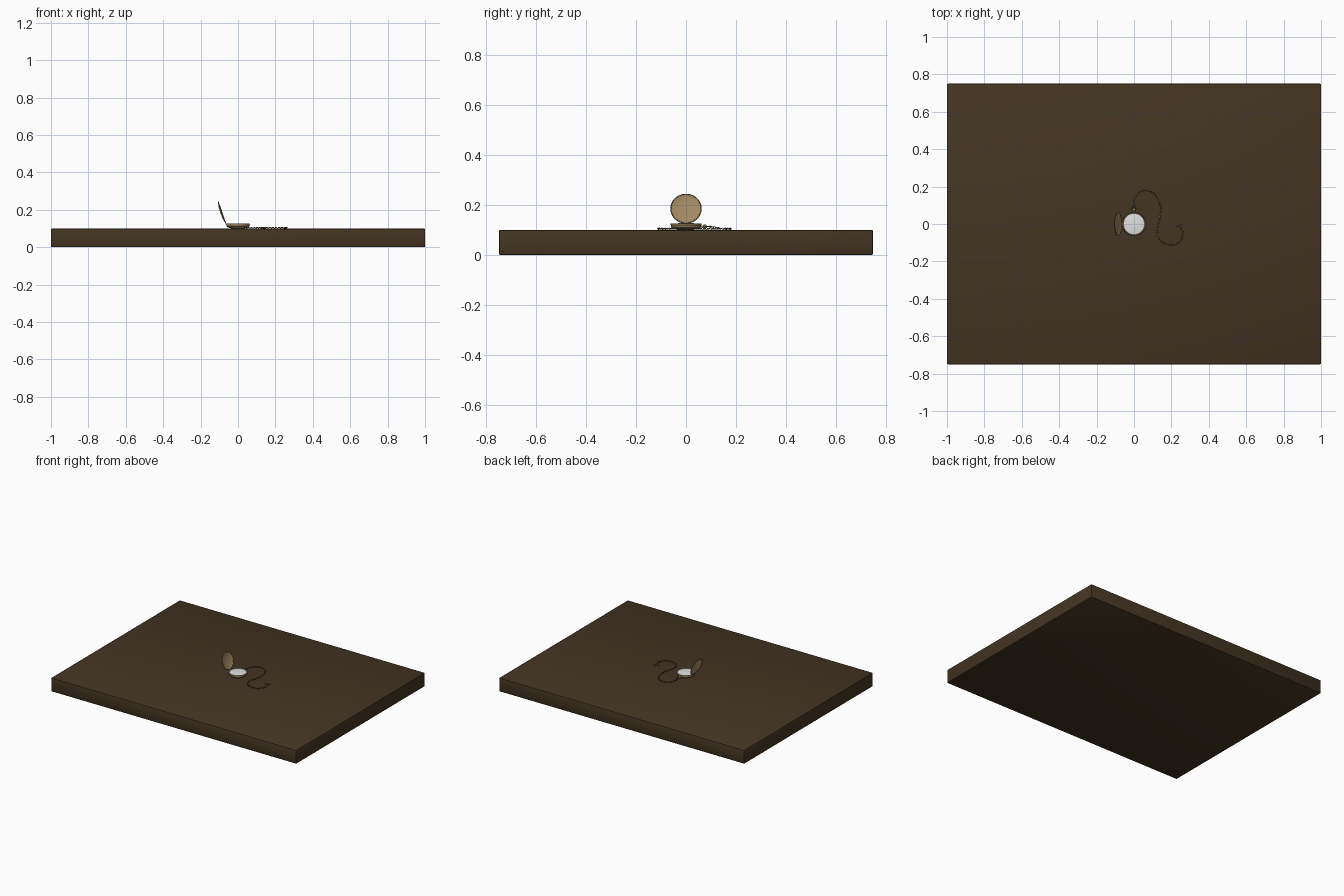
import bpy, bmesh
from math import radians, pi, cos, sin
from mathutils import Vector, Matrix

cube = bpy.data.objects.get("Cube")
if cube:
    bpy.data.objects.remove(cube, do_unlink=True)


def material(name, color):
    m = bpy.data.materials.new(name)
    m.use_nodes = True
    m.diffuse_color = (*color, 1)
    m.node_tree.nodes["Principled BSDF"].inputs["Base Color"].default_value = (*color, 1)
    return m


WOOD = material("dark wood", (0.056, 0.035, 0.016))
GOLD = material("aged gold", (0.36, 0.25, 0.125))
BRASS = material("dark brass", (0.16, 0.11, 0.06))
WHITE = material("white enamel", (0.75, 0.75, 0.75))


def finish(name, bm, mat, matrix=Matrix(), smooth=True):
    bmesh.ops.recalc_face_normals(bm, faces=bm.faces)
    mesh = bpy.data.meshes.new(name)
    bm.to_mesh(mesh)
    bm.free()
    mesh.materials.append(mat)
    obj = bpy.data.objects.new(name, mesh)
    obj.matrix_world = matrix
    bpy.context.collection.objects.link(obj)
    if smooth:
        bpy.ops.object.select_all(action="DESELECT")
        obj.select_set(True)
        bpy.context.view_layer.objects.active = obj
        bpy.ops.object.shade_smooth_by_angle(angle=radians(35))
    return obj


def lathe(name, profile, mat, matrix=Matrix(), steps=48):
    """Turn a list of (radius, height) points around z."""
    bm = bmesh.new()
    verts = [bm.verts.new((r, 0, z)) for r, z in profile]
    edges = [bm.edges.new(pair) for pair in zip(verts, verts[1:])]
    bmesh.ops.spin(bm, geom=verts + edges, cent=(0, 0, 0), axis=(0, 0, 1),
                   angle=2 * pi, steps=steps)
    bmesh.ops.remove_doubles(bm, verts=bm.verts, dist=0.00001)
    return finish(name, bm, mat, matrix)


def add_ring(bm, major, minor, matrix, stretch=1.0, segs=12, sides=6):
    """Add a torus, optionally stretched along x, to a bmesh."""
    rings = []
    for i in range(segs):
        a = 2 * pi * i / segs
        ring = []
        for j in range(sides):
            b = 2 * pi * j / sides
            r = major + minor * cos(b)
            p = Vector((r * cos(a) * stretch, r * sin(a), minor * sin(b)))
            ring.append(bm.verts.new(matrix @ p))
        rings.append(ring)
    for i in range(segs):
        for j in range(sides):
            p, q, k = rings[i], rings[(i + 1) % segs], (j + 1) % sides
            bm.faces.new((p[j], q[j], q[k], p[k]))


# Table slab with slightly softened edges
bm = bmesh.new()
bmesh.ops.create_cube(bm, size=1, matrix=Matrix.Translation((0, 0, 0.05))
                      @ Matrix.Diagonal((2, 1.5, 0.1, 1)))
bmesh.ops.bevel(bm, geom=bm.edges[:], offset=0.005, segments=2, profile=0.5, affect="EDGES")
finish("table_top", bm, WOOD)

# Watch case, bezel and dial
lathe("watch_case", [(0, 0.1), (0.035, 0.101), (0.055, 0.106), (0.061, 0.112),
                     (0.061, 0.118), (0.056, 0.123), (0, 0.123)], GOLD)
lathe("bezel", [(0.056, 0.119), (0.062, 0.119), (0.063, 0.122), (0.062, 0.126),
                (0.058, 0.127), (0.056, 0.124), (0.056, 0.119)], GOLD)
lathe("dial", [(0, 0.128), (0.03, 0.1272), (0.0575, 0.124), (0.0575, 0.122)], WHITE)

# Open lid, swung back about its hinge
R = 0.063
lid_frame = (Matrix.Translation((-0.065, 0, 0.126))
             @ Matrix.Rotation(radians(-109), 4, "Y")
             @ Matrix.Translation((R, 0, 0)))
lathe("lid", [(0, 0.009), (0.03, 0.0078), (0.052, 0.004), (0.061, 0), (0.059, -0.001),
              (0.051, 0.002), (0.03, 0.0055), (0, 0.0067)], GOLD, lid_frame)
bm = bmesh.new()
add_ring(bm, 0.061, 0.002, Matrix(), segs=48, sides=8)
finish("lid_rim", bm, BRASS, lid_frame)

# Hinge barrel
lathe("hinge", [(0, -0.012), (0.003, -0.012), (0.003, 0.012), (0, 0.012)], BRASS,
      Matrix.Translation((-0.064, 0, 0.124)) @ Matrix.Rotation(pi / 2, 4, "X"), 12)

# Winding stem, crown and bow
stem_frame = Matrix.Translation((0, 0.058, 0.114)) @ Matrix.Rotation(-pi / 2, 4, "X")
lathe("stem", [(0, 0), (0.005, 0), (0.004, 0.014), (0, 0.014)], GOLD, stem_frame, 16)
lathe("crown", [(0, 0.012), (0.006, 0.012), (0.008, 0.014), (0.008, 0.021),
                (0.006, 0.024), (0, 0.025)], GOLD, stem_frame, 16)
bm = bmesh.new()
add_ring(bm, 0.013, 0.0017, Matrix.Translation((0, 0.083, 0.114)), segs=24, sides=8)
finish("bow", bm, BRASS)

# Chain path across the table
points = [Vector((x, y, 0.105)) for x, y in
          [(0, 0.07), (0, 0.098), (0.008, 0.145), (0.035, 0.174), (0.075, 0.178),
           (0.115, 0.153), (0.14, 0.1), (0.142, 0.045), (0.126, -0.015), (0.126, -0.065),
           (0.155, -0.1), (0.2, -0.112), (0.242, -0.096), (0.262, -0.055),
           (0.246, -0.012), (0.23, 0.01)]]
points[0].z = points[1].z = 0.113


def spline(a, b, c, d, t):
    return 0.5 * (2 * b + (c - a) * t + (2 * a - 5 * b + 4 * c - d) * t ** 2
                  + (3 * b - a - 3 * c + d) * t ** 3)


path = [spline(*points[i:i + 4], k / 40) for i in range(len(points) - 3) for k in range(40)]

# Chain links, alternately flat and upright
bm = bmesh.new()
pitch, travelled, count = 0.0085, 0.0085, 0
for here, ahead in zip(path, path[1:]):
    travelled += (ahead - here).length
    if travelled >= pitch:
        travelled -= pitch
        turn = (ahead - here).to_track_quat("X", "Z").to_matrix().to_4x4()
        roll = Matrix.Rotation(radians(20 if count % 2 else 110), 4, "X")
        add_ring(bm, 0.0034, 0.0011, Matrix.Translation(here) @ turn @ roll, 1.5)
        count += 1
finish("chain", bm, BRASS)

# Toggle bar on the chain end
bar_frame = Matrix.Translation((0.245, -0.008, 0.104)) @ Matrix.Rotation(radians(22), 4, "Z") \
    @ Matrix.Rotation(pi / 2, 4, "Y")
lathe("toggle_bar", [(0, -0.021), (0.0025, -0.02), (0.0025, -0.017), (0.0015, -0.015),
                     (0.0015, 0.015), (0.0025, 0.017), (0.0025, 0.02), (0, 0.021)],
      BRASS, bar_frame, 12)
